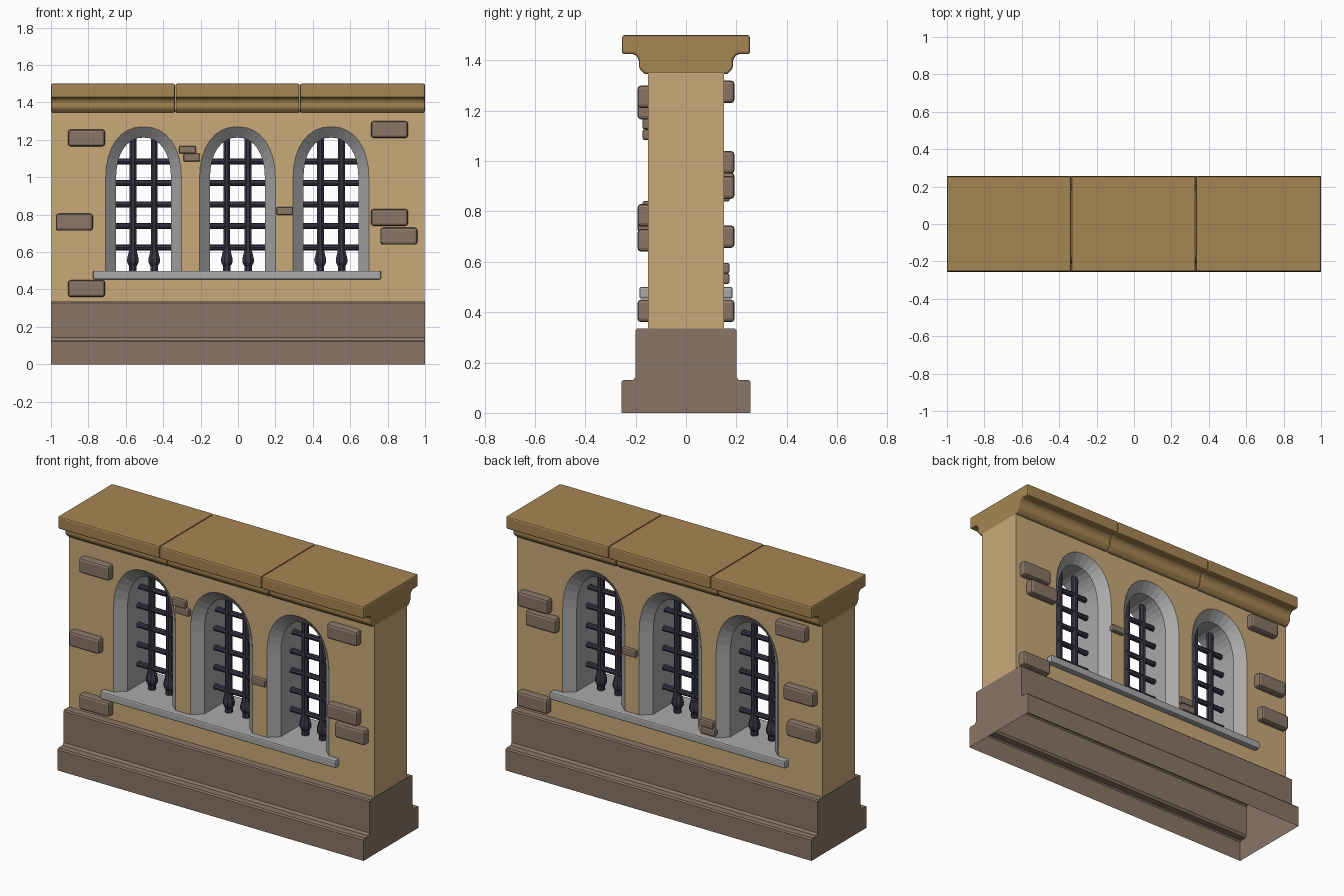
import bpy, bmesh, math
from mathutils import Matrix

cube = bpy.data.objects.get("Cube")
if cube:
    bpy.data.objects.remove(cube, do_unlink=True)


def material(name, rgb):
    m = bpy.data.materials.new(name)
    m.use_nodes = True
    m.diffuse_color = (*rgb, 1)
    bsdf = next(n for n in m.node_tree.nodes if n.type == 'BSDF_PRINCIPLED')
    bsdf.inputs["Base Color"].default_value = (*rgb, 1)
    bsdf.inputs["Roughness"].default_value = 0.9
    return m


TAN = material("tan_plaster", (0.58, 0.40, 0.19))
OCHRE = material("ochre_stone", (0.38, 0.24, 0.085))
BROWN = material("brown_stone", (0.25, 0.18, 0.133))
GREY = material("grey_stone", (0.40, 0.40, 0.40))
IRON = material("dark_iron", (0.042, 0.035, 0.055))


def finish(bm, name, mat, bevel=0, segments=2):
    bmesh.ops.recalc_face_normals(bm, faces=bm.faces)
    me = bpy.data.meshes.new(name)
    bm.to_mesh(me)
    bm.free()
    me.materials.append(mat)
    ob = bpy.data.objects.new(name, me)
    bpy.context.collection.objects.link(ob)
    if bevel:
        mod = ob.modifiers.new("soft_edges", 'BEVEL')
        mod.width, mod.segments = bevel, segments
        mod.limit_method, mod.angle_limit = 'ANGLE', math.radians(40)
    return ob


def box(name, mat, x, y, z, sx, sy, sz, bevel=0):
    bm = bmesh.new()
    bmesh.ops.create_cube(bm, size=1, matrix=Matrix.Translation((x, y, z)) @ Matrix.Diagonal((sx, sy, sz, 1)))
    return finish(bm, name, mat, bevel)


def moulding(name, mat, half, x0, x1, bevel=0, open_bottom=False):
    """Mirror a half profile of (y, z) points and extrude it along x."""
    bm = bmesh.new()
    profile = half + [(-y, z) for y, z in reversed(half)]
    a, b = [[bm.verts.new((x, y, z)) for y, z in profile] for x in (x0, x1)]
    bm.faces.new(a)
    bm.faces.new(b)
    n = len(profile)
    for i in range(n):
        if not (open_bottom and i == n - 1):
            j = (i + 1) % n
            bm.faces.new((a[i], a[j], b[j], b[i]))
    return finish(bm, name, mat, bevel)


def arch(cx, half, top, spring=0.99, bottom=0.47, steps=16):
    """Arched outline of (x, z) points, slightly flatter than an ellipse."""
    pts = [(cx + half, bottom)]
    for i in range(steps + 1):
        t = math.pi * i / steps
        c, s = math.cos(t), math.sin(t)
        pts.append((cx + half * math.copysign(abs(c) ** 0.9, c), spring + (top - spring) * abs(s) ** 0.9))
    return pts + [(cx - half, bottom)]


WINDOWS = (-0.505, -0.003, 0.497)

# Wall: flat outline with three arched holes, given thickness
curve = bpy.data.curves.new("wall", 'CURVE')
curve.dimensions, curve.fill_mode, curve.extrude = '2D', 'BOTH', 0.15
outlines = [[(-0.998, 0.33), (0.998, 0.33), (0.998, 1.36), (-0.998, 1.36)]]
outlines += [arch(cx, 0.203, 1.27) for cx in WINDOWS]
for pts in outlines:
    spline = curve.splines.new('POLY')
    spline.points.add(len(pts) - 1)
    spline.use_cyclic_u = True
    for p, (x, z) in zip(spline.points, pts):
        p.co = (x, z, 0, 1)
curve_ob = bpy.data.objects.new("wall_outline", curve)
bpy.context.collection.objects.link(curve_ob)
bpy.context.view_layer.update()
mesh = bpy.data.meshes.new_from_object(curve_ob.evaluated_get(bpy.context.evaluated_depsgraph_get()))
bpy.data.objects.remove(curve_ob, do_unlink=True)
bm = bmesh.new()
bm.from_mesh(mesh)
bpy.data.meshes.remove(mesh)
bmesh.ops.remove_doubles(bm, verts=bm.verts, dist=0.0001)
bmesh.ops.transform(bm, matrix=Matrix.Rotation(math.pi / 2, 4, 'X'), verts=bm.verts)
for f in bm.faces:
    f.material_index = 0
    f.smooth = False
finish(bm, "wall", TAN)

# Stepped plinth, hollow underneath
moulding("plinth", BROWN, [(0.257, 0), (0.257, 0.122), (0.25, 0.13), (0.21, 0.13), (0.2, 0.143),
                           (0.2, 0.328), (0.193, 0.335)], -1, 1, open_bottom=True)

# Cornice in three lengths
CORNICE = [(0.165, 1.345), (0.187, 1.37), (0.187, 1.405), (0.205, 1.425), (0.254, 1.425), (0.254, 1.5)]
for i, (x0, x1) in enumerate([(-1, -0.337), (-0.335, 0.329), (0.331, 1)]):
    moulding(f"cornice_{i + 1}", OCHRE, CORNICE, x0, x1, bevel=0.009)

# Window sill running through the wall
box("sill", GREY, -0.005, 0, 0.477, 1.54, 0.37, 0.046, 0.008)


def lathe(name, profile, x, sides=8):
    """Turn a profile of (radius, z) points about a vertical axis."""
    bm = bmesh.new()
    rings = [[bm.verts.new((x + r * math.cos((k + 0.5) * math.tau / sides),
                            r * math.sin((k + 0.5) * math.tau / sides), z)) for k in range(sides)]
             for r, z in profile]
    for a, b in zip(rings, rings[1:]):
        for k in range(sides):
            m = (k + 1) % sides
            bm.faces.new((a[k], a[m], b[m], b[k]))
    bm.faces.new(rings[0])
    bm.faces.new(rings[-1])
    return finish(bm, name, IRON)


BAR = [(0.022, 0.49), (0.022, 0.525), (0.033, 0.545), (0.033, 0.565), (0.024, 0.6), (0.02, 0.62), (0.02, 1.225)]

for w, cx in enumerate(WINDOWS, 1):
    # Splayed window surround, chamfered on both faces
    bm = bmesh.new()
    loops = []
    for y, half, top in [(-0.151, 0.203, 1.27), (-0.1, 0.147, 1.212), (0.1, 0.147, 1.212), (0.151, 0.203, 1.27)]:
        loops.append([bm.verts.new((x, y, z)) for x, z in arch(cx, half, top)])
    for a, b in zip(loops, loops[1:]):
        for i in range(len(a) - 1):
            bm.faces.new((a[i], a[i + 1], b[i + 1], b[i]))
    surround = finish(bm, f"window_surround_{w}", GREY)
    # Normals point into the opening
    if surround.data.polygons[0].normal.x > 0:
        surround.data.flip_normals()

    # Iron grille
    for side, dx in (("right", -0.057), ("left", 0.057)):
        lathe(f"upright_bar_{w}_{side}", BAR, cx + dx)
    for k in range(5):
        bm = bmesh.new()
        place = Matrix.Translation((cx, 0, 0.625 + 0.115 * k)) @ Matrix.Rotation(math.pi / 2, 4, 'Y')
        bmesh.ops.create_cone(bm, cap_ends=True, segments=8, radius1=0.016, radius2=0.016, depth=0.295, matrix=place)
        finish(bm, f"cross_bar_{w}_{k + 1}", IRON)

# Protruding stones on both faces, as (x, z) centres
LARGE = {-1: [(-0.81, 1.21), (-0.875, 0.76), (-0.81, 0.405), (0.81, 1.255), (0.81, 0.785), (0.86, 0.685)],
         1: [(0.87, 0.995), (0.82, 0.895), (0.875, 0.405), (-0.81, 1.275), (-0.865, 0.91), (-0.885, 0.7)]}
SMALL = {-1: [(-0.27, 1.147), (-0.247, 1.105), (0.25, 0.82)],
         1: [(0.255, 0.86), (-0.25, 0.575), (-0.262, 0.533)]}
for face, label in ((-1, "front"), (1, "back")):
    for i, (x, z) in enumerate(LARGE[face], 1):
        box(f"{label}_stone_{i}", BROWN, x, face * 0.16, z, 0.198, 0.065, 0.09, 0.014)
    for i, (x, z) in enumerate(SMALL[face], 1):
        box(f"{label}_small_stone_{i}", BROWN, x, face * 0.15, z, 0.09, 0.046, 0.042, 0.008)
